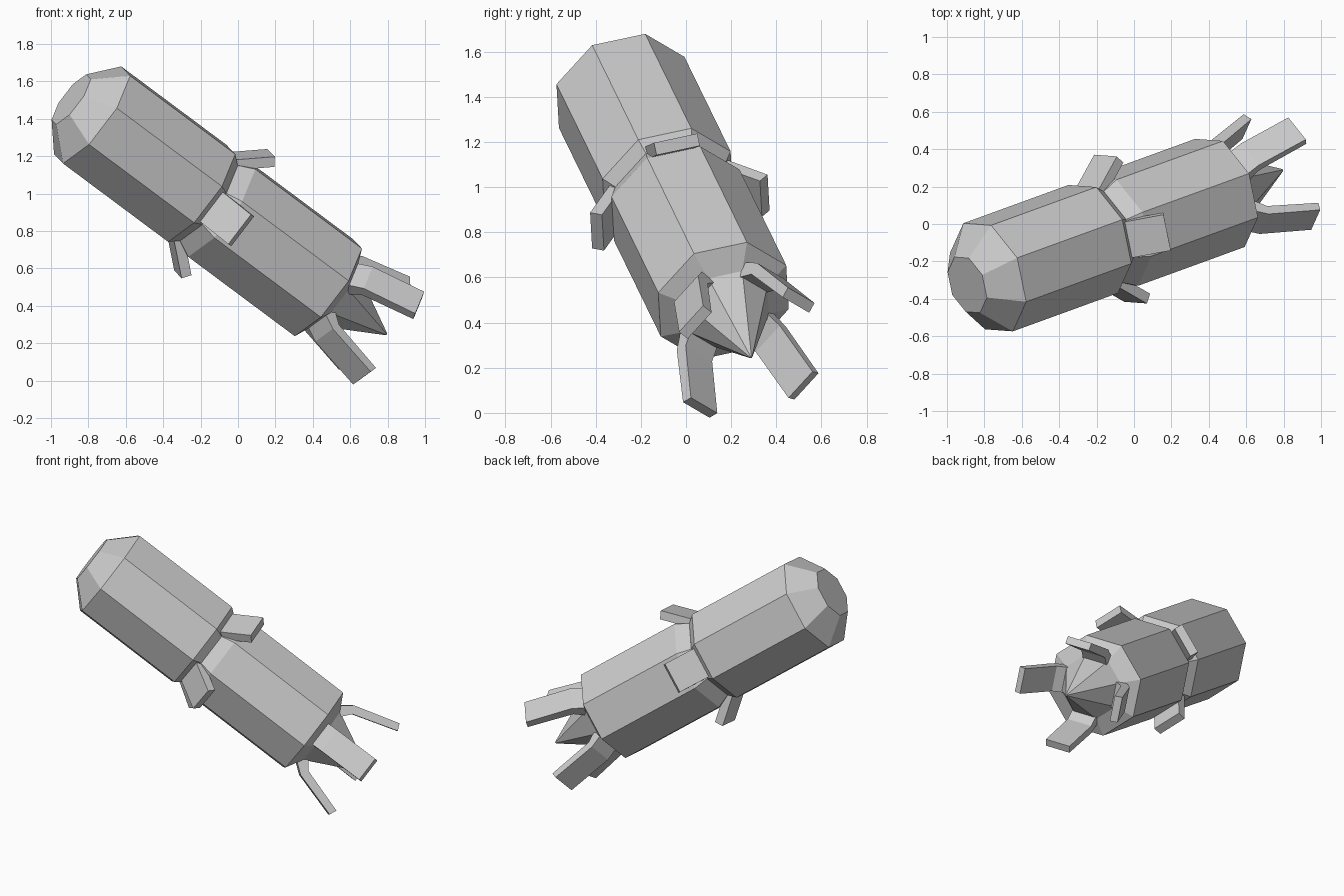
import bpy, bmesh, math
from mathutils import Matrix, Vector

if "Cube" in bpy.data.objects:
    bpy.data.objects.remove(bpy.data.objects["Cube"])

# Tilted frame: local Z runs along the body from blunt end to pointed end
yaw, pitch = math.radians(20), math.radians(35)
side = Vector((-math.sin(yaw), math.cos(yaw), 0))
axis = Vector((math.cos(pitch) * math.cos(yaw), math.cos(pitch) * math.sin(yaw), -math.sin(pitch)))
up = axis.cross(side)
FRAME = Matrix((side, up, axis)).transposed().to_4x4()
FRAME.translation = (-0.78, -0.285, 1.42)
ROLL = 82          # angle of the first octagon corner


def finish(name, bm):
    bmesh.ops.recalc_face_normals(bm, faces=bm.faces)
    mesh = bpy.data.meshes.new(name)
    bm.to_mesh(mesh)
    bm.free()
    ob = bpy.data.objects.new(name, mesh)
    bpy.context.collection.objects.link(ob)
    ob.matrix_world = FRAME
    return ob


def lathe(name, profile, sides=8):
    """Capped faceted solid from (radius, height) pairs."""
    bm = bmesh.new()
    rings = []
    for r, s in profile:
        angles = [math.radians(ROLL) + math.tau * i / sides for i in range(sides)]
        rings.append([bm.verts.new((r * math.cos(a), r * math.sin(a), s)) for a in angles])
    for a, b in zip(rings, rings[1:]):
        for i in range(sides):
            j = (i + 1) % sides
            bm.faces.new((a[i], a[j], b[j], b[i]))
    bm.faces.new(rings[0])
    bm.faces.new(rings[-1])
    return finish(name, bm)


def plate(name, outline, width, angle):
    """Side outline of (radius, height) pairs, given width, turned about the axis."""
    bm = bmesh.new()
    face = bm.faces.new([bm.verts.new((r, -width / 2, s)) for r, s in outline])
    ext = bmesh.ops.extrude_face_region(bm, geom=[face])
    moved = [v for v in ext["geom"] if isinstance(v, bmesh.types.BMVert)]
    bmesh.ops.translate(bm, verts=moved, vec=(0, width, 0))
    bm.transform(Matrix.Rotation(math.radians(angle), 4, 'Z'))
    return finish(name, bm)


# Two octagonal body halves meeting in a groove, lower one ending in a spike
lathe("upper_body", [(0.165, -0.145), (0.32, 0), (0.32, 0.73), (0.27, 0.79)])
lathe("lower_body", [(0.275, 0.785), (0.32, 0.87), (0.32, 1.61), (0.205, 1.67), (0.006, 2.045)])

# Four flared fins at the groove and four bent legs around the spike
fin = [(0.265, 0.75), (0.41, 0.92), (0.365, 0.953), (0.225, 0.79)]
leg = [(0.21, 1.63), (0.275, 1.715), (0.36, 2.01), (0.315, 2.03), (0.225, 1.74), (0.14, 1.67)]
for k in range(4):
    plate(f"fin_{k + 1}", fin, 0.2, ROLL + 22.5 + 90 * k)
    plate(f"leg_{k + 1}", leg, 0.165, ROLL - 22.5 + 90 * k)
